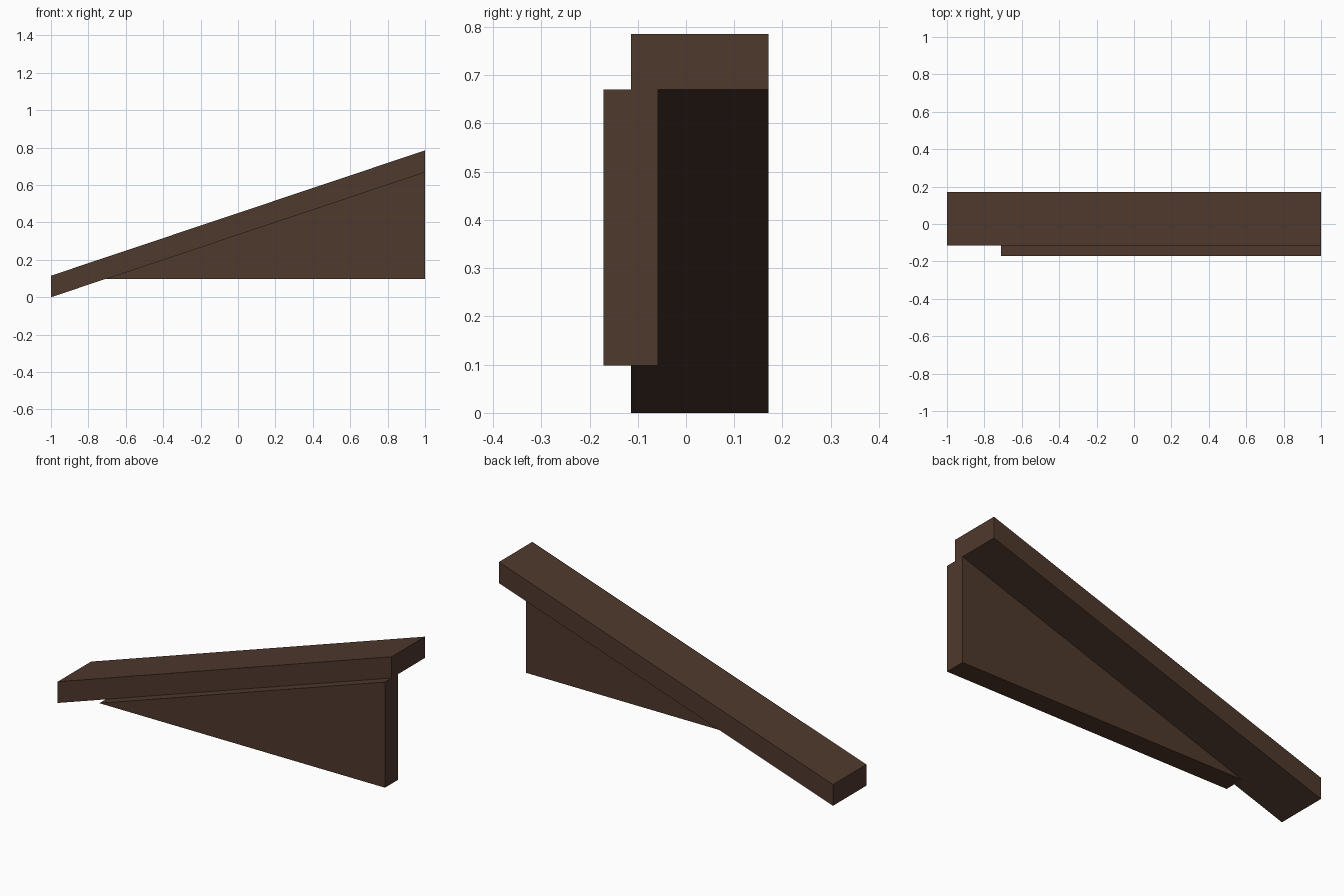
import bpy, bmesh

if "Cube" in bpy.data.objects:
    bpy.data.objects.remove(bpy.data.objects["Cube"])

wood = bpy.data.materials.new("dark brown wood")
wood.diffuse_color = (0.078, 0.041, 0.026, 1)
wood.use_nodes = True
wood.node_tree.nodes["Principled BSDF"].inputs["Base Color"].default_value = wood.diffuse_color


def prism(name, profile, y0, y1):
    """Extrude an x-z profile from y0 to y1."""
    bm = bmesh.new()
    face = bm.faces.new([bm.verts.new((x, y0, z)) for x, z in profile])
    ext = bmesh.ops.extrude_face_region(bm, geom=[face])["geom"]
    verts = [v for v in ext if isinstance(v, bmesh.types.BMVert)]
    bmesh.ops.translate(bm, verts=verts, vec=(0, y1 - y0, 0))
    bmesh.ops.recalc_face_normals(bm, faces=bm.faces)
    mesh = bpy.data.meshes.new(name)
    bm.to_mesh(mesh)
    bm.free()
    mesh.materials.append(wood)
    obj = bpy.data.objects.new(name, mesh)
    bpy.context.collection.objects.link(obj)


# Sloping beam with plumb-cut ends
prism("sloping_beam", [(-1, 0), (1, 0.67), (1, 0.785), (-1, 0.115)], -0.114, 0.171)
# Triangular board under the front edge of the beam
prism("triangular_board", [(-0.71, 0.098), (1, 0.098), (1, 0.67)], -0.171, -0.058)
